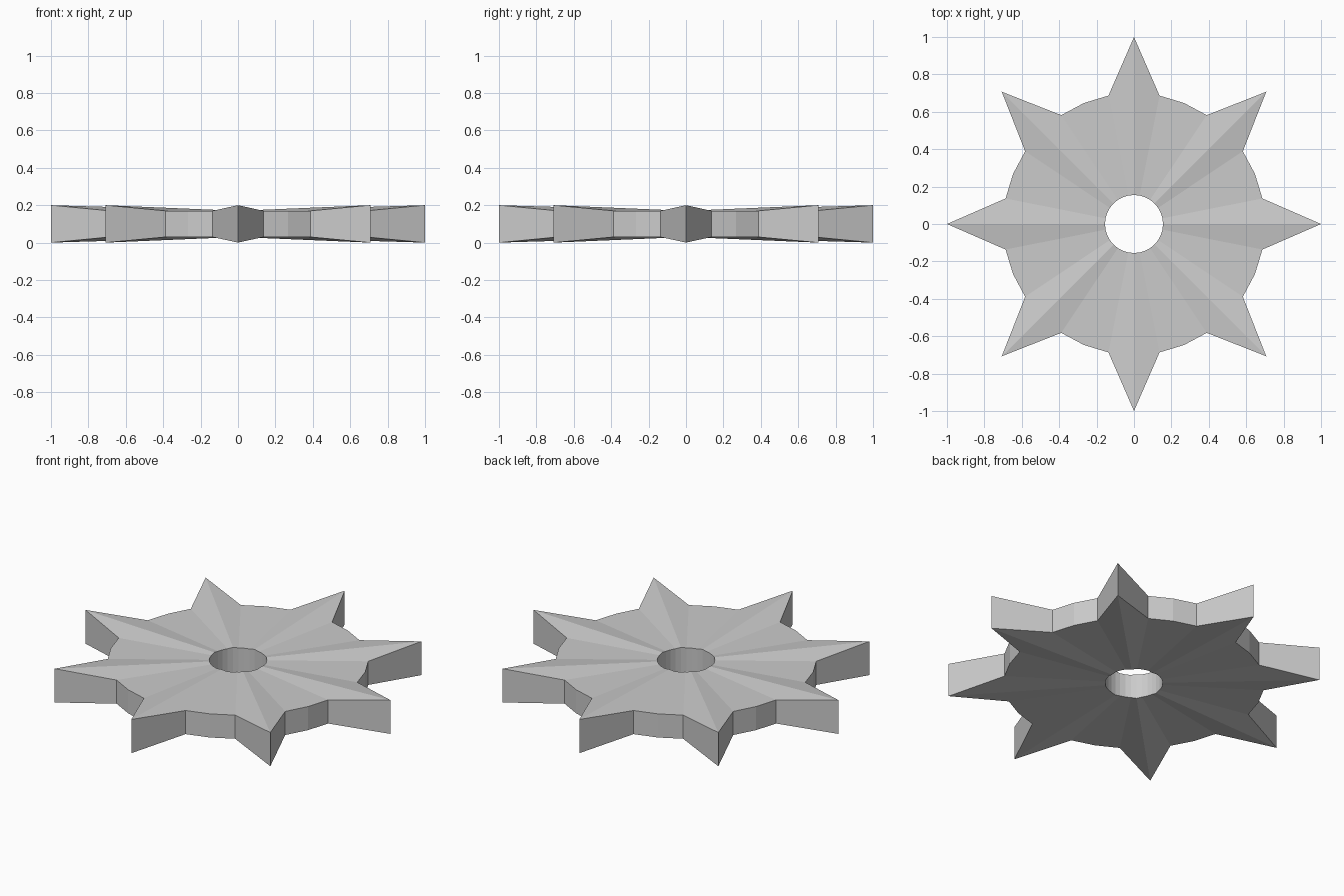
import bpy, bmesh
from math import sin, cos, tau

if "Cube" in bpy.data.objects:
    bpy.data.objects.remove(bpy.data.objects["Cube"])

N = 32            # outline sides; every fourth one is a spike
R_BODY, R_SPIKE, R_HOLE = 0.70, 1.0, 0.155
H_BODY, H_SPIKE, MID = 0.07, 0.10, 0.10

bm = bmesh.new()

def ring_point(i, r, z):
    a = tau * i / N
    return bm.verts.new((r * cos(a), r * sin(a), z))

# Spikes flare in radius and height; ridges run straight in to the hole rim
columns = []
for i in range(N):
    r, h = (R_SPIKE, H_SPIKE) if i % 4 == 0 else (R_BODY, H_BODY)
    rim = H_BODY + (h - H_BODY) * R_HOLE / r
    columns.append([ring_point(i, r, MID - h), ring_point(i, r, MID + h),
                    ring_point(i, R_HOLE, MID + rim), ring_point(i, R_HOLE, MID - rim)])

# Outer wall, top, hole wall and underside
for i in range(N):
    a, b = columns[i], columns[(i + 1) % N]
    for k in range(4):
        m = (k + 1) % 4
        bm.faces.new((a[k], b[k], b[m], a[m]))

bmesh.ops.recalc_face_normals(bm, faces=bm.faces)
mesh = bpy.data.meshes.new("star_wheel")
bm.to_mesh(mesh)
bm.free()
star = bpy.data.objects.new("star_wheel", mesh)
bpy.context.collection.objects.link(star)
